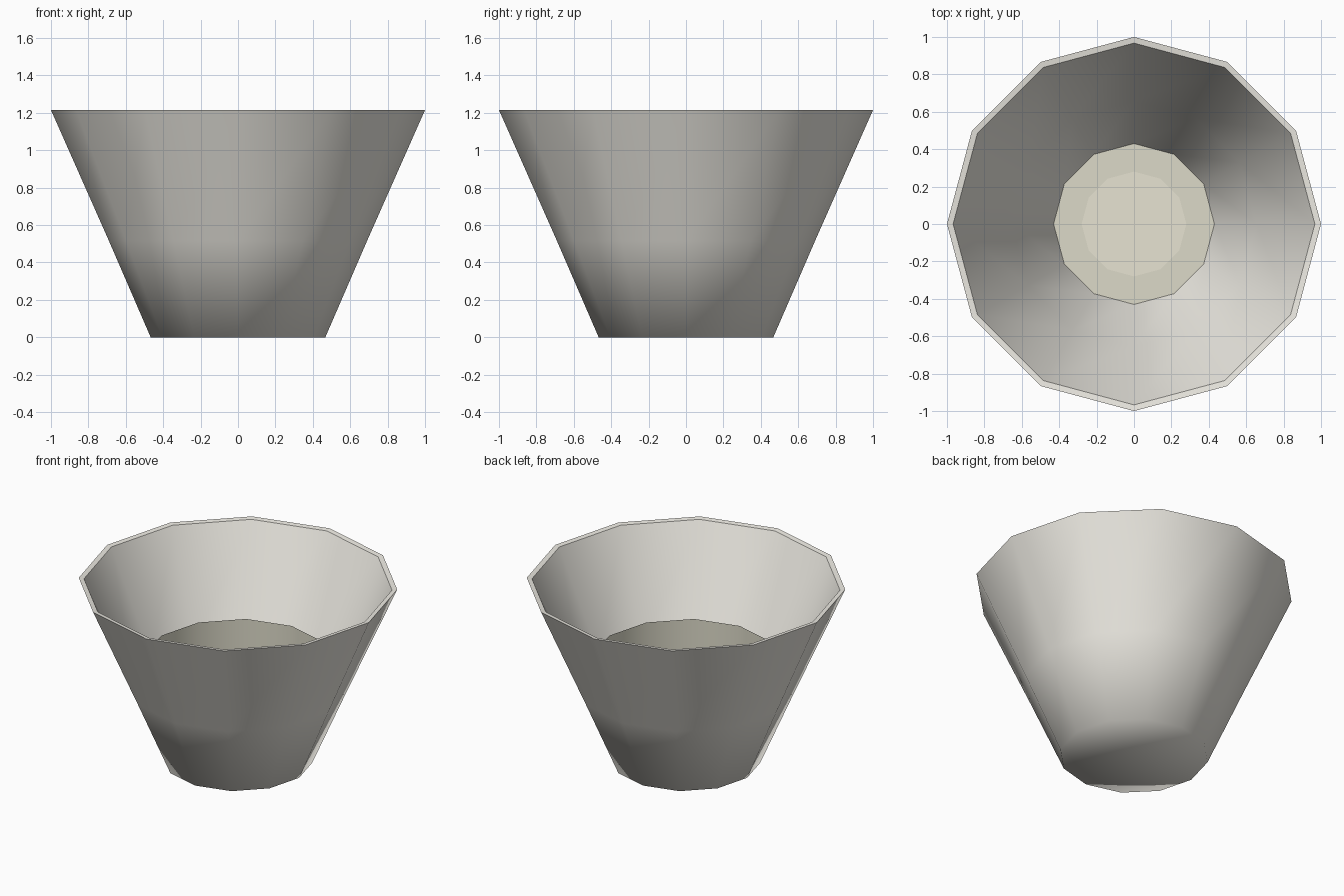
import bpy, bmesh, math

if "Cube" in bpy.data.objects:
    bpy.data.objects.remove(bpy.data.objects["Cube"])

SIDES = 12


def material(name, color):
    mat = bpy.data.materials.new(name)
    mat.diffuse_color = (*color, 1)
    mat.use_nodes = True
    mat.node_tree.nodes["Principled BSDF"].inputs["Base Color"].default_value = mat.diffuse_color
    return mat


CLAY = material("warm_grey", (0.84, 0.82, 0.76))
SOIL = material("beige", (0.72, 0.70, 0.58))
PALE = material("pale_beige", (0.80, 0.77, 0.65))


def lathe(name, profile, mat, smooth=True):
    """Spin a (radius, z) profile into a twelve-sided shell."""
    bm = bmesh.new()
    rings = []
    for r, z in profile:
        if r == 0:
            rings.append([bm.verts.new((0, 0, z))])
        else:
            rings.append([bm.verts.new((r * math.cos(2 * math.pi * i / SIDES),
                                        r * math.sin(2 * math.pi * i / SIDES), z))
                          for i in range(SIDES)])
    for a, b in zip(rings, rings[1:]):
        for i in range(SIDES):
            j = (i + 1) % SIDES
            if len(a) == 1:
                bm.faces.new((a[0], b[j], b[i]))
            elif len(b) == 1:
                bm.faces.new((a[i], a[j], b[0]))
            else:
                bm.faces.new((a[i], a[j], b[j], b[i]))
    for f in bm.faces:
        f.smooth = smooth
    mesh = bpy.data.meshes.new(name)
    bm.to_mesh(mesh)
    bm.free()
    mesh.materials.append(mat)
    obj = bpy.data.objects.new(name, mesh)
    bpy.context.collection.objects.link(obj)
    return obj


# Thin-walled tapered pot: outside with base, rim, inside
lathe("pot_outside", [(0, 0), (0.467, 0), (0.69, 0.515), (1.0, 1.215)], CLAY)
lathe("pot_rim", [(1.0, 1.215), (0.967, 1.21)], CLAY)
lathe("pot_inside", [(0.967, 1.21), (0.655, 0.515), (0.43, 0.03)], CLAY)

# Upright open collar standing inside the pot
lathe("inner_collar", [(0.585, 0.70), (0.585, 0.36)], SOIL)

# Floor of the pot with a smaller disc on it
lathe("pot_floor", [(0.43, 0.03), (0, 0.03)], SOIL, smooth=False)
lathe("floor_disc", [(0.28, 0.036), (0, 0.036)], PALE, smooth=False)
